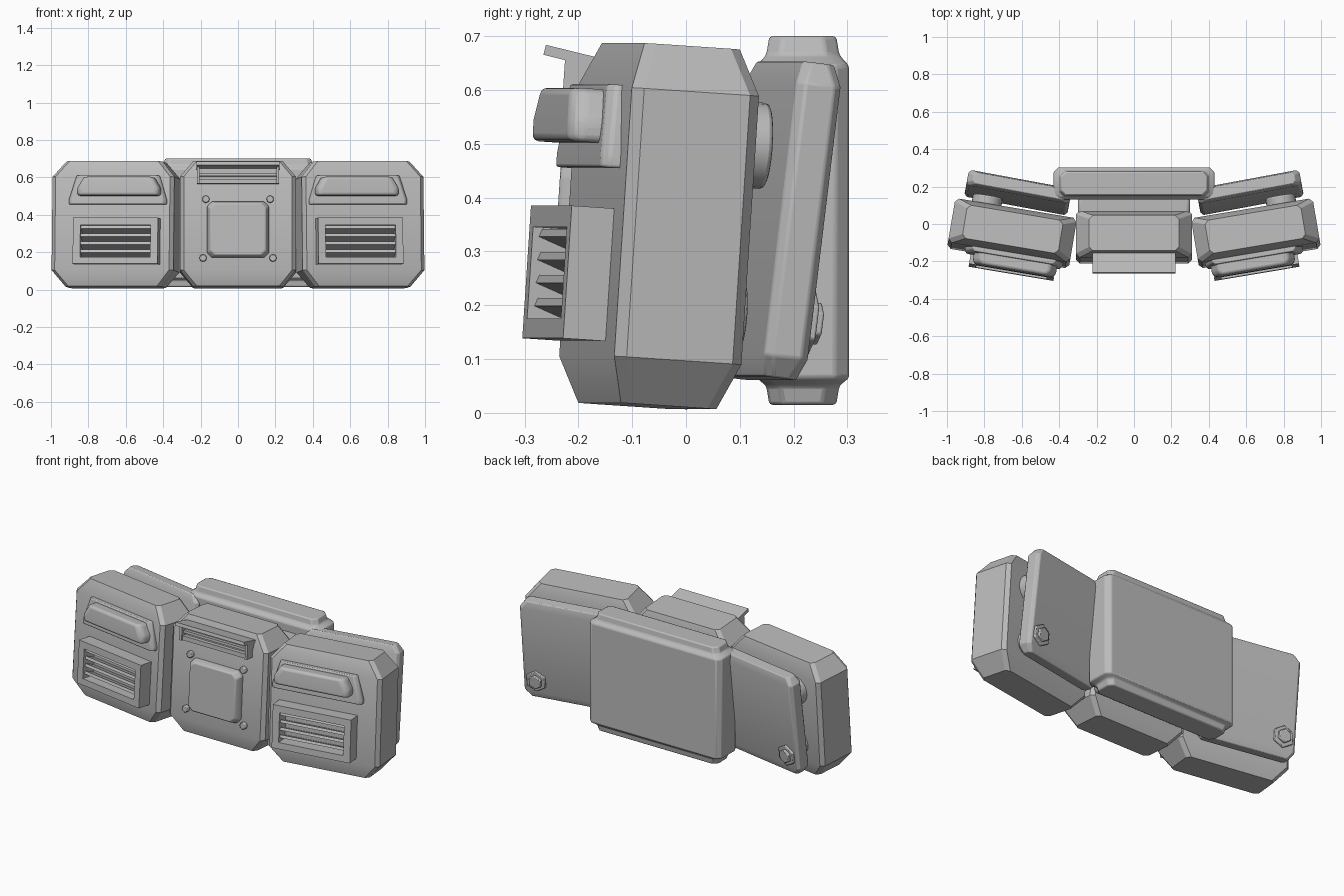
import bpy, bmesh
from math import radians, pi
from mathutils import Matrix, Vector

if "Cube" in bpy.data.objects:
    bpy.data.objects.remove(bpy.data.objects["Cube"])

grey = bpy.data.materials.new("plain grey")
grey.use_nodes = True
colour = (0.5, 0.5, 0.5, 1)
grey.diffuse_color = colour
grey.node_tree.nodes["Principled BSDF"].inputs["Base Color"].default_value = colour


def finish(name, bm, frame, bevel=0, segments=2):
    """Turn a bmesh into a shaded object placed in the given frame."""
    bmesh.ops.recalc_face_normals(bm, faces=bm.faces)
    mesh = bpy.data.meshes.new(name)
    bm.to_mesh(mesh)
    bm.free()
    mesh.materials.append(grey)
    ob = bpy.data.objects.new(name, mesh)
    bpy.context.collection.objects.link(ob)
    ob.matrix_world = frame
    if bevel:
        mod = ob.modifiers.new("soft edges", 'BEVEL')
        mod.width, mod.segments, mod.limit_method = bevel, segments, 'ANGLE'
    bpy.ops.object.select_all(action='DESELECT')
    ob.select_set(True)
    bpy.context.view_layer.objects.active = ob
    bpy.ops.object.shade_smooth_by_angle(angle=radians(30))
    return ob


def loft(name, frame, rings, corner, centre=(0, 0), bevel=0, segments=2):
    """Stack chamfered rectangles given as (z, half width, half depth)."""
    bm = bmesh.new()
    previous = None
    for z, w, d in rings:
        c = corner
        outline = [(w - c, -d), (w, c - d), (w, d - c), (w - c, d),
                   (c - w, d), (-w, d - c), (-w, c - d), (c - w, -d)]
        ring = [bm.verts.new((x + centre[0], y + centre[1], z)) for x, y in outline]
        if previous:
            for i in range(8):
                j = (i + 1) % 8
                bm.faces.new((previous[i], previous[j], ring[j], ring[i]))
        else:
            bm.faces.new(ring)
        previous = ring
    bm.faces.new(previous)
    return finish(name, bm, frame, bevel, segments)


def box(name, frame, x, y, z, bevel=0, tilt=0):
    """Box from ranges, optionally tilted about its own x axis."""
    ranges = (x, y, z)
    middle = Vector([(a + b) / 2 for a, b in ranges])
    size = [b - a for a, b in ranges]
    bm = bmesh.new()
    bmesh.ops.create_cube(bm, size=1, matrix=Matrix.Translation(middle)
                          @ Matrix.Rotation(radians(tilt), 4, 'X') @ Matrix.Diagonal((*size, 1)))
    return finish(name, bm, frame, bevel)


def disc(name, frame, x, z, y, radius, sides, bevel=0):
    """Cylinder along y between two depths."""
    bm = bmesh.new()
    bmesh.ops.create_cone(bm, cap_ends=True, segments=sides, radius1=radius, radius2=radius,
                          depth=y[1] - y[0],
                          matrix=Matrix.Translation((x, sum(y) / 2, z)) @ Matrix.Rotation(pi / 2, 4, 'X'))
    return finish(name, bm, frame, bevel)


def place(x, y, z, turn, lean):
    return (Matrix.Translation((x, y, z)) @ Matrix.Rotation(radians(turn), 4, 'Z')
            @ Matrix.Rotation(radians(lean), 4, 'X'))


def pod(name, frame, w, d):
    loft(name, frame, [(-0.335, w - 0.07, d - 0.03), (-0.25, w, d),
                       (0.25, w, d), (0.335, w - 0.07, d - 0.03)], 0.02)


# Central pod with hatch, bolts and hooded slot
mid = place(0, -0.07, 0.347, 0, -3.8)
pod("central_pod", mid, 0.31, 0.125)
hatch = mid @ Matrix.Translation((0, -0.12, -0.035)) @ Matrix.Rotation(pi / 2, 4, 'X')
loft("hatch", hatch, [(0, 0.165, 0.15), (0.02, 0.165, 0.15), (0.05, 0.148, 0.138)], 0.025, bevel=0.006)
for s in (1, -1):
    for x, z in ((0.172, 0.128), (0.187, -0.187)):
        disc("hatch_bolt", mid, s * x, z, (-0.145, -0.12), 0.02, 8, 0.004)
    box("slot_end", mid, sorted((s * 0.205, s * 0.22)), (-0.175, -0.08), (0.21, 0.3))
box("slot_back", mid, (-0.21, 0.21), (-0.14, -0.07), (0.21, 0.3))
box("slot_sill", mid, (-0.22, 0.22), (-0.165, -0.1), (0.21, 0.235))
box("slot_hood", mid, (-0.222, 0.222), (-0.215, -0.08), (0.293, 0.312), tilt=-10)
box("slot_bar", mid, (-0.21, 0.21), (-0.16, -0.1), (0.25, 0.265))

# Spine block and large rear case
world = Matrix.Identity(4)
box("spine_block", world, (-0.3, 0.3), (0.03, 0.15), (0.1, 0.6), 0.02)
loft("rear_case", world, [(0.015, 0.39, 0.062), (0.05, 0.4, 0.068), (0.065, 0.43, 0.086),
                          (0.645, 0.43, 0.086), (0.665, 0.4, 0.068), (0.7, 0.39, 0.062)],
     0.025, (0, 0.217), 0.006)

for s, side in ((1, "left"), (-1, "right")):
    # Side pod, swept back and leaning
    frame = place(s * 0.652, -0.05, 0.347, s * 9.5, -3.8)
    pod(side + "_pod", frame, 0.33, 0.12)

    # Lamp on its backing plate
    loft(side + "_lamp_plate", frame, [(0.1, 0.265, 0.035), (0.125, 0.265, 0.035), (0.255, 0.225, 0.025)],
         0.015, (-s * 0.03, -0.12), 0.005)
    loft(side + "_lamp", frame, [(0.145, 0.225, 0.055), (0.185, 0.225, 0.055), (0.245, 0.19, 0.05)],
         0.02, (-s * 0.042, -0.155), 0.016, 3)

    # Louvred vent: frame bars, recessed back and slats
    cx = -s * 0.03
    front = (-0.2, -0.11)
    box(side + "_vent_top", frame, (cx - 0.23, cx + 0.23), front, (-0.015, 0.025))
    box(side + "_vent_bottom", frame, (cx - 0.23, cx + 0.23), front, (-0.222, -0.185))
    for e in (-1, 1):
        box(side + "_vent_end", frame, sorted((cx + e * 0.19, cx + e * 0.23)), front, (-0.185, -0.015))
    for i in range(4):
        z = -0.165 + i * 0.043
        box(side + "_vent_slat", frame, (cx - 0.19, cx + 0.19), (-0.187, -0.12), (z - 0.008, z + 0.008), tilt=-20)

    # Rear side panel with hex bolt and mounting discs
    back = place(s * 0.62, 0.168, 0.357, s * 10.5, -7)
    loft(side + "_rear_panel", back, [(-0.295, 0.25, 0.03), (-0.255, 0.28, 0.042),
                                      (0.255, 0.28, 0.042), (0.295, 0.25, 0.03)], 0.015, bevel=0.004)
    disc(side + "_washer", back, s * 0.2, -0.185, (0.03, 0.054), 0.062, 6, 0.004)
    disc(side + "_hex_bolt", back, s * 0.2, -0.185, (0.05, 0.068), 0.04, 6, 0.004)
    for z, r in ((0.16, 0.08), (-0.155, 0.068)):
        disc(side + "_mount", frame, s * 0.16, z, (0.1, 0.165 if z > 0 else 0.14), r, 24, 0.008)
